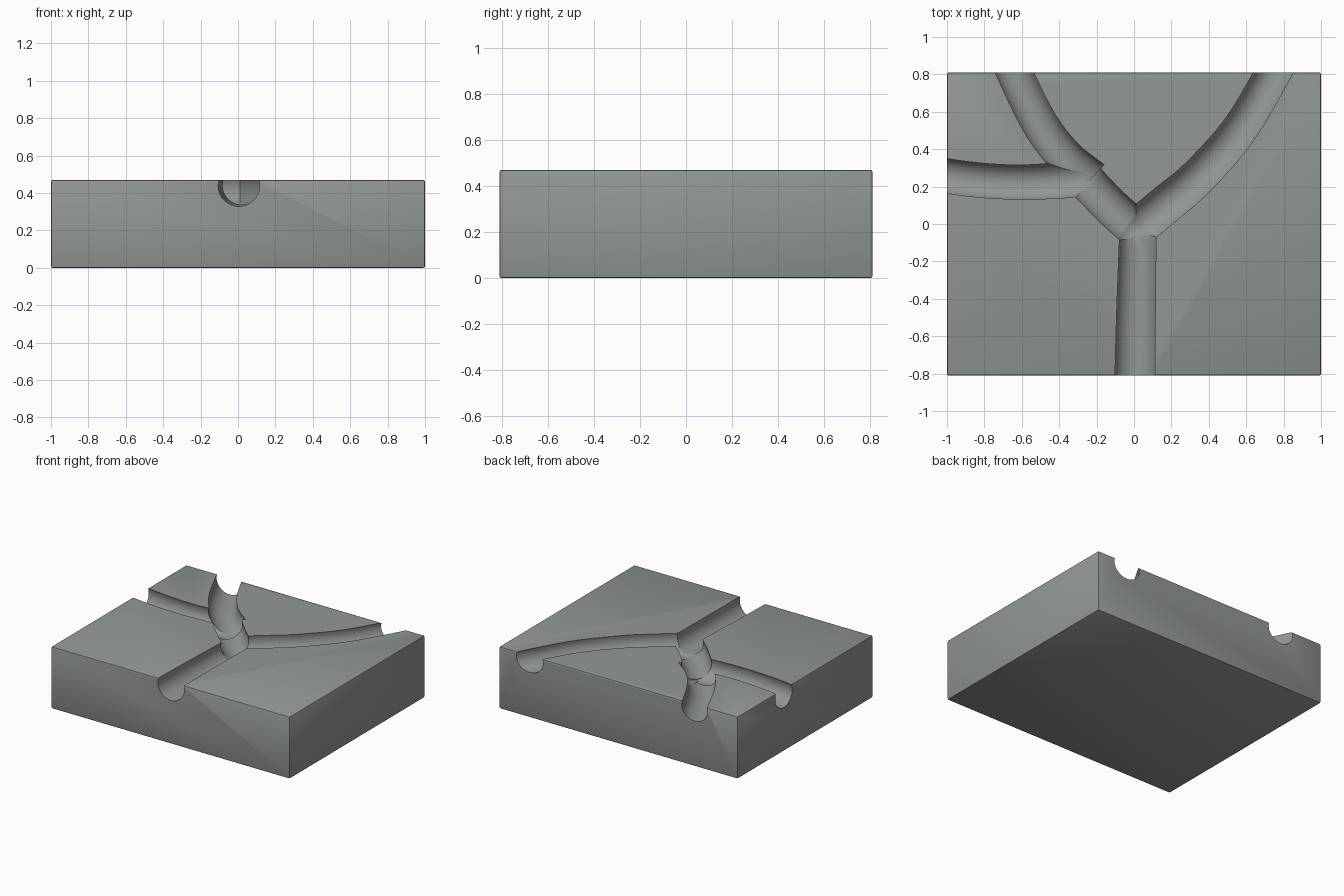
import bpy, bmesh, math
from mathutils import Vector

if "Cube" in bpy.data.objects:
    bpy.data.objects.remove(bpy.data.objects["Cube"])

grey = bpy.data.materials.new("stone grey")
grey.diffuse_color = (0.29, 0.315, 0.30, 1)
grey.use_nodes = True
grey.node_tree.nodes["Principled BSDF"].inputs["Base Color"].default_value = grey.diffuse_color


def finish(bm, name):
    bmesh.ops.recalc_face_normals(bm, faces=bm.faces)
    me = bpy.data.meshes.new(name)
    bm.to_mesh(me)
    bm.free()
    me.materials.append(grey)
    ob = bpy.data.objects.new(name, me)
    bpy.context.collection.objects.link(ob)
    return ob


def smooth_path(pts, steps=8):
    """Catmull-Rom through (x, y, z, radius) points."""
    p = [Vector(q) for q in pts]
    p = [2 * p[0] - p[1]] + p + [2 * p[-1] - p[-2]]
    out = []
    for a, b, c, d in zip(p, p[1:], p[2:], p[3:]):
        for i in range(steps):
            t = i / steps
            out.append(0.5 * (2 * b + (c - a) * t + (2 * a - 5 * b + 4 * c - d) * t * t
                              + (3 * b - a - 3 * c + d) * t ** 3))
    return out + [p[-2]]


def tube(name, pts, sides=40):
    path = smooth_path(pts)
    bm = bmesh.new()
    rings = []
    for i, q in enumerate(path):
        tan = (path[min(i + 1, len(path) - 1)] - path[max(i - 1, 0)]).to_3d().normalized()
        side = tan.cross(Vector((0, 0, 1))).normalized()
        up = side.cross(tan)
        rings.append([bm.verts.new(q.to_3d() + q[3] * (side * math.cos(a) + up * math.sin(a)))
                      for a in (2 * math.pi * k / sides for k in range(sides))])
    for r, s in zip(rings, rings[1:]):
        for k in range(sides):
            n = (k + 1) % sides
            bm.faces.new((r[k], r[n], s[n], s[k]))
    bm.faces.new(rings[0])
    bm.faces.new(rings[-1])
    return finish(bm, name)


def ball(name, loc, radius):
    bm = bmesh.new()
    bmesh.ops.create_uvsphere(bm, u_segments=40, v_segments=20, radius=radius)
    bmesh.ops.translate(bm, verts=bm.verts, vec=loc)
    return finish(bm, name)


# Block with slightly softened edges
bm = bmesh.new()
bmesh.ops.create_cube(bm, size=1)
bmesh.ops.scale(bm, verts=bm.verts, vec=(2, 1.62, 0.47))
bmesh.ops.translate(bm, verts=bm.verts, vec=(0, 0, 0.235))
bmesh.ops.bevel(bm, geom=bm.edges[:], offset=0.009, segments=2, profile=0.5, affect='EDGES')
block = finish(bm, "channel_block")

# Round channels and joint hollows
Z = 0.44
cutters = [
    tube("front_channel", [(0.004, -0.9, Z, 0.112), (0.01, -0.5, Z, 0.108), (0.022, 0.0, Z, 0.101)]),
    tube("right_channel", [(0.03, -0.01, Z, 0.107), (0.17, 0.105, Z, 0.107), (0.34, 0.25, Z, 0.104),
                           (0.56, 0.50, Z, 0.1), (0.745, 0.81, Z, 0.098), (0.80, 0.93, Z, 0.098)]),
    tube("middle_channel", [(0.02, -0.035, Z, 0.107), (-0.12, 0.09, Z, 0.105), (-0.27, 0.245, Z, 0.105)]),
    tube("back_channel", [(-0.235, 0.235, Z, 0.115), (-0.37, 0.36, Z, 0.103), (-0.505, 0.54, Z, 0.1),
                          (-0.64, 0.81, Z, 0.098), (-0.69, 0.93, Z, 0.098)]),
    tube("left_channel", [(-0.27, 0.25, 0.43, 0.105), (-0.4, 0.233, 0.43, 0.103), (-0.62, 0.224, 0.43, 0.1),
                          (-0.85, 0.237, 0.43, 0.1), (-1.1, 0.272, 0.43, 0.1)]),
    ball("centre_joint", (0.006, -0.02, Z), 0.112),
    ball("left_joint", (-0.27, 0.245, Z), 0.113),
]
bpy.context.view_layer.objects.active = block
block.select_set(True)
for c in cutters:
    c.hide_render = True
    mod = block.modifiers.new(c.name, 'BOOLEAN')
    mod.operation = 'DIFFERENCE'
    mod.solver = 'EXACT'
    mod.object = c
    bpy.ops.object.modifier_apply(modifier=mod.name)
for c in cutters:
    bpy.data.objects.remove(c)
bpy.ops.object.shade_smooth_by_angle(angle=math.radians(30))
